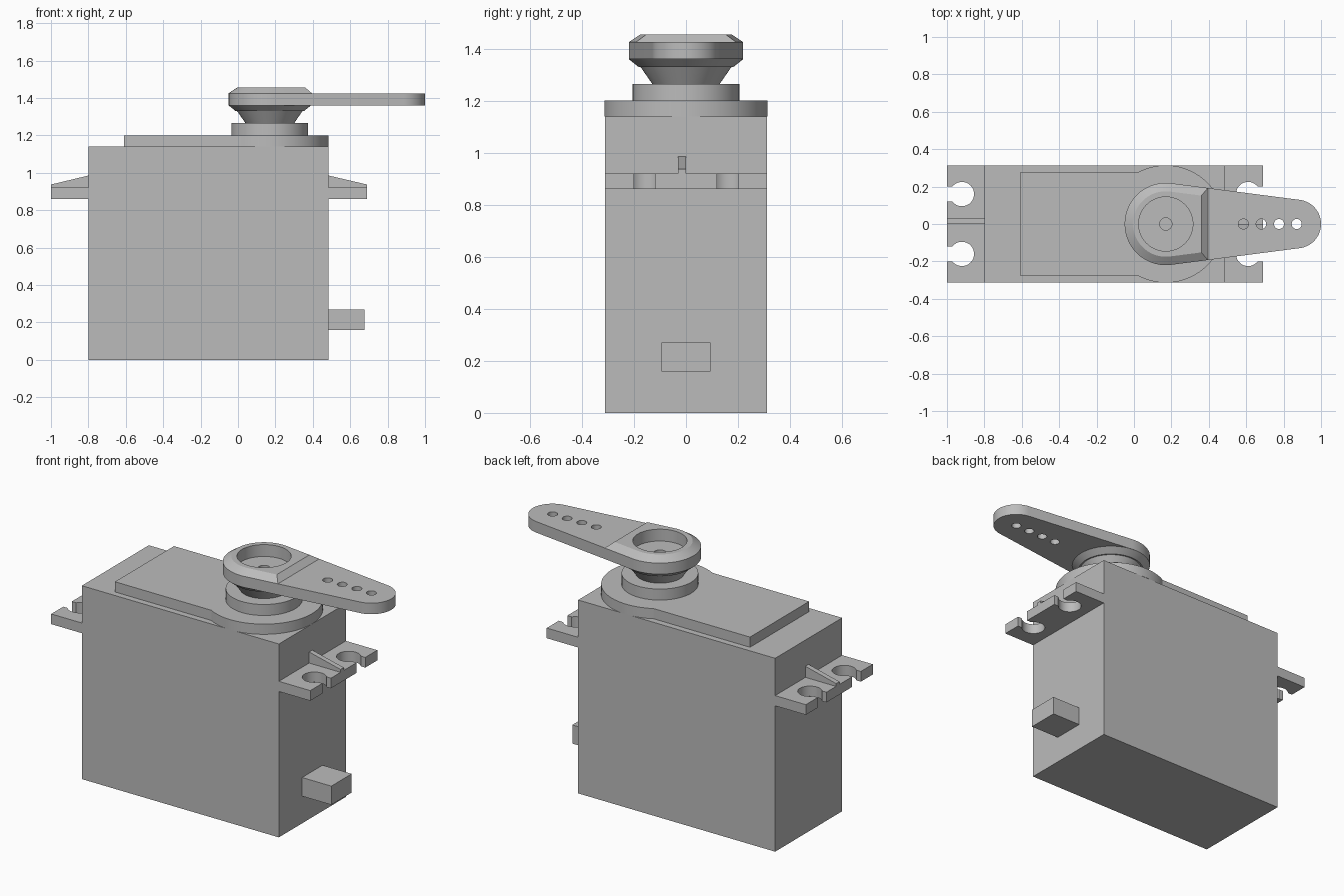
import bpy, bmesh
from math import sin, cos, asin, pi, radians
from mathutils import Matrix

cube = bpy.data.objects.get("Cube")
if cube:
    bpy.data.objects.remove(cube, do_unlink=True)

grey = bpy.data.materials.new("plain grey")
grey.use_nodes = True
grey.diffuse_color = (0.5, 0.5, 0.5, 1)
grey.node_tree.nodes["Principled BSDF"].inputs["Base Color"].default_value = (0.5, 0.5, 0.5, 1)

SHAFT_X = 0.17          # output shaft axis
HUB_R, TIP_R, TIP_X = 0.22, 0.13, 0.87


def arc(cx, cy, r, a0, a1, n=48):
    return [(cx + r * cos(a0 + (a1 - a0) * i / n), cy + r * sin(a0 + (a1 - a0) * i / n))
            for i in range(n + 1)]


def circle(cx, r, n=64):
    return arc(cx, 0, r, 0, 2 * pi, n)[:-1]


def rect(x0, x1, y0, y1):
    return [(x0, y0), (x1, y0), (x1, y1), (x0, y1)]


def finish(mesh):
    mesh.shade_smooth()
    mesh.set_sharp_from_angle(angle=radians(25))


def prism(name, outline, z0, z1, top=None):
    """Solid between an outline at z0 and a matching outline at z1."""
    bm = bmesh.new()
    low = [bm.verts.new((x, y, z0)) for x, y in outline]
    high = [bm.verts.new((x, y, z1)) for x, y in (top or outline)]
    bm.faces.new(low[::-1])
    bm.faces.new(high)
    for i in range(len(low)):
        j = (i + 1) % len(low)
        bm.faces.new((low[i], low[j], high[j], high[i]))
    bmesh.ops.recalc_face_normals(bm, faces=bm.faces)
    mesh = bpy.data.meshes.new(name)
    bm.to_mesh(mesh)
    bm.free()
    mesh.materials.append(grey)
    finish(mesh)
    obj = bpy.data.objects.new(name, mesh)
    bpy.context.scene.collection.objects.link(obj)
    return obj


def cut(obj, cx, r, z0, z1, n=48):
    """Drill a round vertical hole."""
    drill = prism("drill", circle(cx, r, n), z0, z1)
    drill.hide_render = True
    mod = obj.modifiers.new("hole", 'BOOLEAN')
    mod.operation, mod.solver, mod.object = 'DIFFERENCE', 'EXACT', drill
    bpy.context.view_layer.update()
    deps = bpy.context.evaluated_depsgraph_get()
    mesh = bpy.data.meshes.new_from_object(obj.evaluated_get(deps))
    obj.modifiers.clear()
    obj.data = mesh
    finish(mesh)
    bpy.data.objects.remove(drill, do_unlink=True)


# Case and cable outlet
prism("case", rect(-0.80, 0.485, -0.312, 0.312), 0, 1.14)
prism("cable_outlet", rect(0.485, 0.675, -0.095, 0.095), 0.16, 0.27)

# Raised lid with a round end about the shaft
a = pi - asin(0.275 / 0.314)
prism("lid", [(-0.61, -0.275)] + arc(SHAFT_X, 0, 0.314, -a, a, 64) + [(-0.61, 0.275)],
      1.14, 1.20)
prism("shaft_collar", circle(SHAFT_X, 0.205), 1.20, 1.265)


# Mounting lugs with open keyhole slots, each with a sloping rib
def keyhole(end, cy):
    a = asin(0.04 / 0.065)
    return ([(end, cy - 0.04)] + arc(end - 0.08, cy, 0.065, -a, a - 2 * pi, 32)
            + [(end, cy + 0.04)])


for side, root, end, turn in (("left", 0.485, 0.69, 0), ("right", 0.80, 1.0, pi)):
    outline = ([(root, -0.312), (end, -0.312)] + keyhole(end, -0.16)
               + keyhole(end, 0.16) + [(end, 0.312), (root, 0.312)])
    lug = prism(side + "_mounting_lug", outline, 0.86, 0.92)
    rib = prism(side + "_lug_rib", rect(root, end, -0.03, 0), 0.92, 0.985)
    for v in rib.data.vertices:
        if v.co.x > root + 0.1 and v.co.z > 0.95:
            v.co.z = 0.937
    for part in (lug, rib):
        part.data.transform(Matrix.Rotation(turn, 4, 'Z'))

# Flared shaft and the bevelled underside of the hub
flare = prism("shaft_flare", circle(SHAFT_X, 0.13), 1.265, 1.33, circle(SHAFT_X, 0.175))
under = prism("hub_underside", circle(SHAFT_X, 0.183), 1.33, 1.36, circle(SHAFT_X, HUB_R))

# Tapered arm: two circles joined by their tangents
slope = asin((HUB_R - TIP_R) / (TIP_X - SHAFT_X))
t = pi / 2 - slope
arm = prism("arm", arc(SHAFT_X, 0, HUB_R, t, 2 * pi - t, 64) + arc(TIP_X, 0, TIP_R, -t, t, 32),
            1.36, 1.425)


# Bevelled hub cap following the arm's edge
def cap_outline(r, end):
    y = (r - (end - SHAFT_X) * sin(slope)) / cos(slope)
    return arc(SHAFT_X, 0, r, t, 2 * pi - t, 64) + [(end, -y), (end, y)]


cap = prism("hub_cap", cap_outline(HUB_R, 0.395), 1.425, 1.455, cap_outline(0.175, 0.36))

# Screw recess, its pilot hole, and the row of link holes
for part in (cap, arm):
    cut(part, SHAFT_X, 0.145, 1.385, 1.5)
for part in (arm, under, flare):
    cut(part, SHAFT_X, 0.033, 1.29, 1.45, 32)
for i in range(4):
    cut(arm, 0.585 + i * 0.095, 0.027, 1.3, 1.5, 24)
